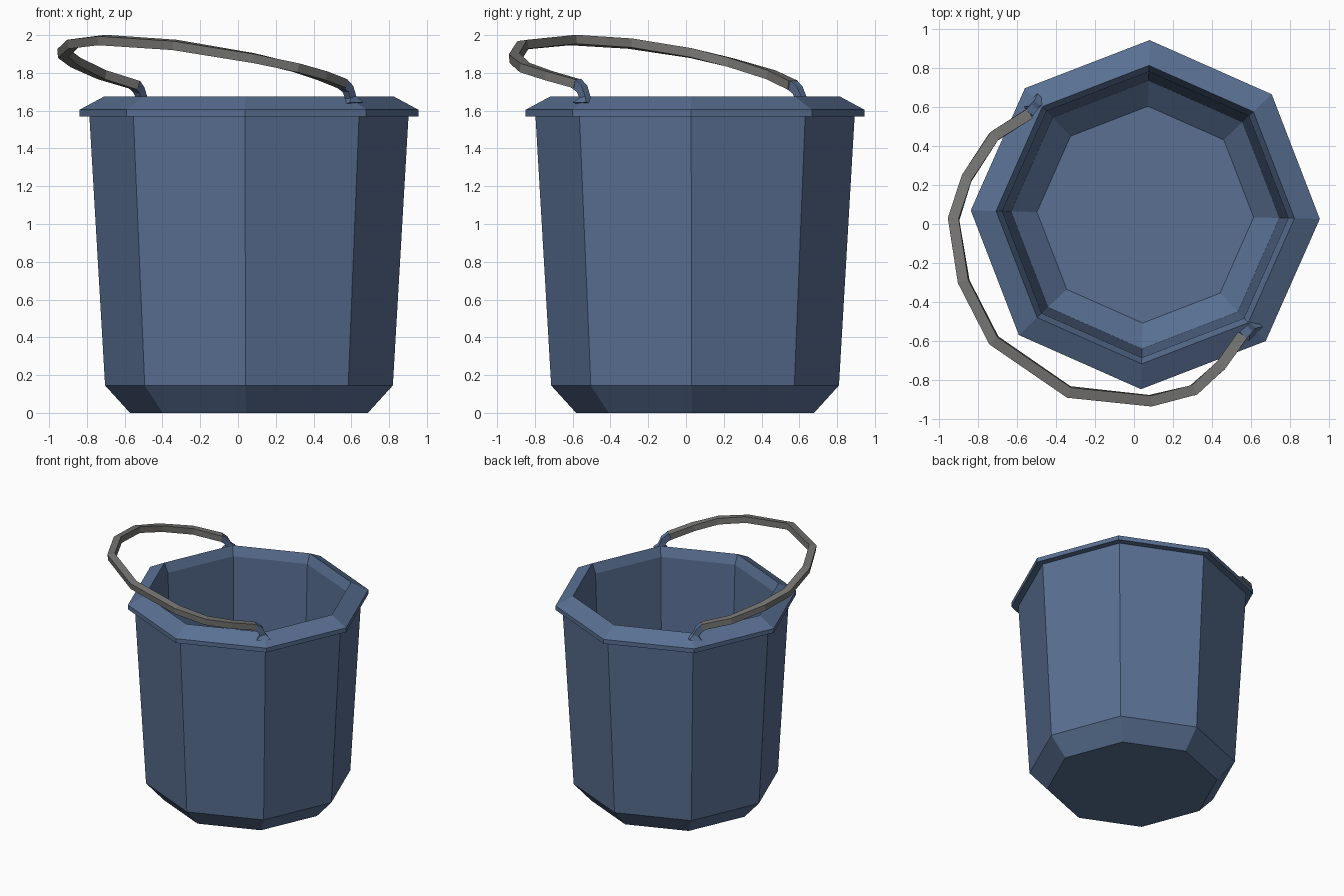
import bpy, bmesh, math
from mathutils import Vector

if "Cube" in bpy.data.objects:
    bpy.data.objects.remove(bpy.data.objects["Cube"])


def material(name, col):
    m = bpy.data.materials.new(name)
    m.diffuse_color = (*col, 1)
    m.use_nodes = True
    m.node_tree.nodes["Principled BSDF"].inputs["Base Color"].default_value = m.diffuse_color
    return m


blue = material("bucket blue", (0.10, 0.16, 0.29))
grey = material("handle grey", (0.18, 0.178, 0.172))


def finish(bm, name, mat):
    bmesh.ops.recalc_face_normals(bm, faces=bm.faces)
    me = bpy.data.meshes.new(name)
    bm.to_mesh(me)
    bm.free()
    me.materials.append(mat)
    ob = bpy.data.objects.new(name, me)
    bpy.context.collection.objects.link(ob)
    return ob


def loft(name, rings, mat):
    """Skin a list of rings (equal point counts) and cap both ends."""
    bm = bmesh.new()
    vs = [[bm.verts.new(p) for p in r] for r in rings]
    n = len(vs[0])
    for a, b in zip(vs, vs[1:]):
        for i in range(n):
            j = (i + 1) % n
            bm.faces.new((a[i], a[j], b[j], b[i]))
    bm.faces.new(vs[0])
    bm.faces.new(vs[-1])
    return finish(bm, name, mat)


def sweep(name, path, sizes, ref, mat):
    """Square bar along a path; sizes are (half width, half height)."""
    pts = [Vector(p) for p in path]
    ref = Vector(ref)
    rings = []
    for i, p in enumerate(pts):
        t0 = (p - pts[i - 1]).normalized() if i else Vector()
        t1 = (pts[i + 1] - p).normalized() if i < len(pts) - 1 else Vector()
        t = (t0 + t1).normalized()
        a = t.cross(ref).normalized()
        b = a.cross(t).normalized()
        w, h = sizes[min(i, len(sizes) - 1)]
        rings.append([p + a * w * s + b * h * u
                      for s, u in ((-1, -1), (1, -1), (1, 1), (-1, 1))])
    return loft(name, rings, mat)


# bucket: eight-sided profile, outside floor -> rim -> inside floor
CX, CY, TURN = 0.058, 0.048, math.radians(-1.4)
profile = [(0.63, 0), (0.762, 0.145), (0.845, 1.57), (0.897, 1.57),
           (0.897, 1.605), (0.767, 1.675), (0.735, 1.60),
           (0.69, 0.17), (0.557, 0.06)]
loft("bucket", [[(CX + r * math.cos(TURN + k * math.pi / 4),
                  CY + r * math.sin(TURN + k * math.pi / 4), z)
                 for k in range(8)] for r, z in profile], blue)

# handle: bail lying over to the front left
sweep("handle", [
    (-0.54, 0.565, 1.735), (-0.72, 0.45, 1.79), (-0.86, 0.235, 1.855),
    (-0.927, 0.025, 1.905), (-0.875, -0.296, 1.955), (-0.72, -0.598, 1.974),
    (-0.335, -0.863, 1.948), (0.084, -0.908, 1.878), (0.307, -0.853, 1.828),
    (0.447, -0.726, 1.785), (0.555, -0.575, 1.742)],
    [(0.028, 0.024)], (-0.1, -0.1, 1), grey)

# handle lugs: bent stems with flared feet on the rim
sizes = [(0.027, 0.024), (0.024, 0.022), (0.022, 0.02), (0.05, 0.035)]
sweep("right_handle_lug", [(0.55, -0.582, 1.745), (0.582, -0.55, 1.715),
                           (0.597, -0.535, 1.67), (0.603, -0.54, 1.636)],
      sizes, (0.7, -0.7, 0), blue)
sweep("left_handle_lug", [(-0.548, 0.56, 1.738), (-0.525, 0.59, 1.71),
                          (-0.51, 0.608, 1.67), (-0.507, 0.612, 1.64)],
      sizes, (-0.7, 0.7, 0), blue)
